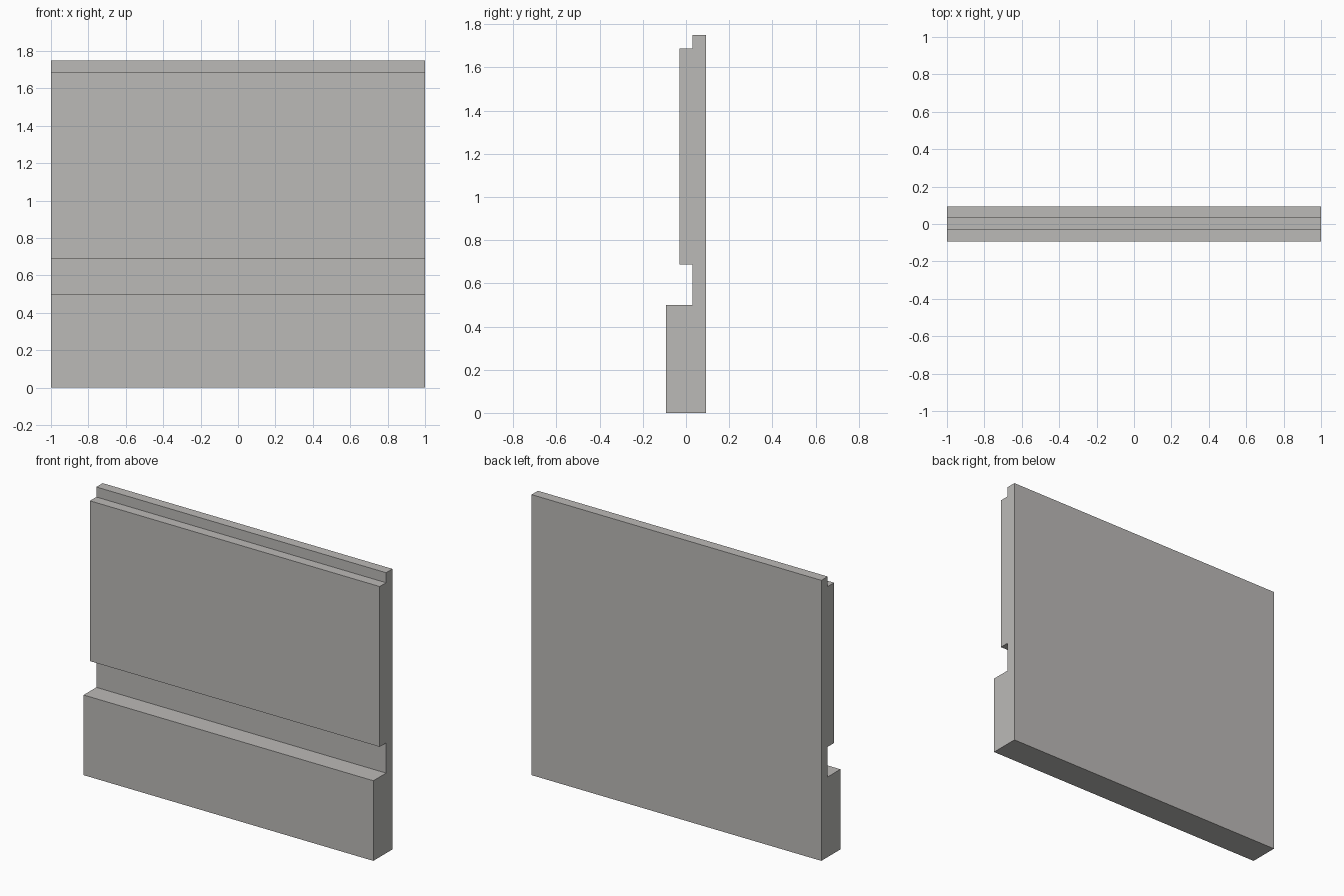
import bpy
import bmesh

cube = bpy.data.objects.get("Cube")
if cube:
    bpy.data.objects.remove(cube, do_unlink=True)

# Plain warm grey
grey = bpy.data.materials.new("warm_grey")
grey.use_nodes = True
colour = (0.50, 0.49, 0.475, 1.0)
grey.diffuse_color = colour
grey.node_tree.nodes["Principled BSDF"].inputs["Base Color"].default_value = colour

# Side profile (y, z): thick base, recessed channel, raised panel, top lip
BACK, RECESS, PANEL, BASE = 0.09375, 0.03125, -0.03125, -0.09375
profile = [
    (BACK, 0.0), (BACK, 1.75),
    (RECESS, 1.75), (RECESS, 1.6875),
    (PANEL, 1.6875), (PANEL, 0.6875),
    (RECESS, 0.6875), (RECESS, 0.5),
    (BASE, 0.5), (BASE, 0.0),
]

# Extrude the profile along the full width
bm = bmesh.new()
end = bm.faces.new([bm.verts.new((-1.0, y, z)) for y, z in profile])
side = bmesh.ops.extrude_face_region(bm, geom=[end], use_keep_orig=True)
moved = [v for v in side["geom"] if isinstance(v, bmesh.types.BMVert)]
bmesh.ops.translate(bm, verts=moved, vec=(2.0, 0.0, 0.0))
bmesh.ops.recalc_face_normals(bm, faces=bm.faces[:])

mesh = bpy.data.meshes.new("wall_panel")
bm.to_mesh(mesh)
bm.free()
mesh.materials.append(grey)
wall = bpy.data.objects.new("wall_panel", mesh)
bpy.context.collection.objects.link(wall)
